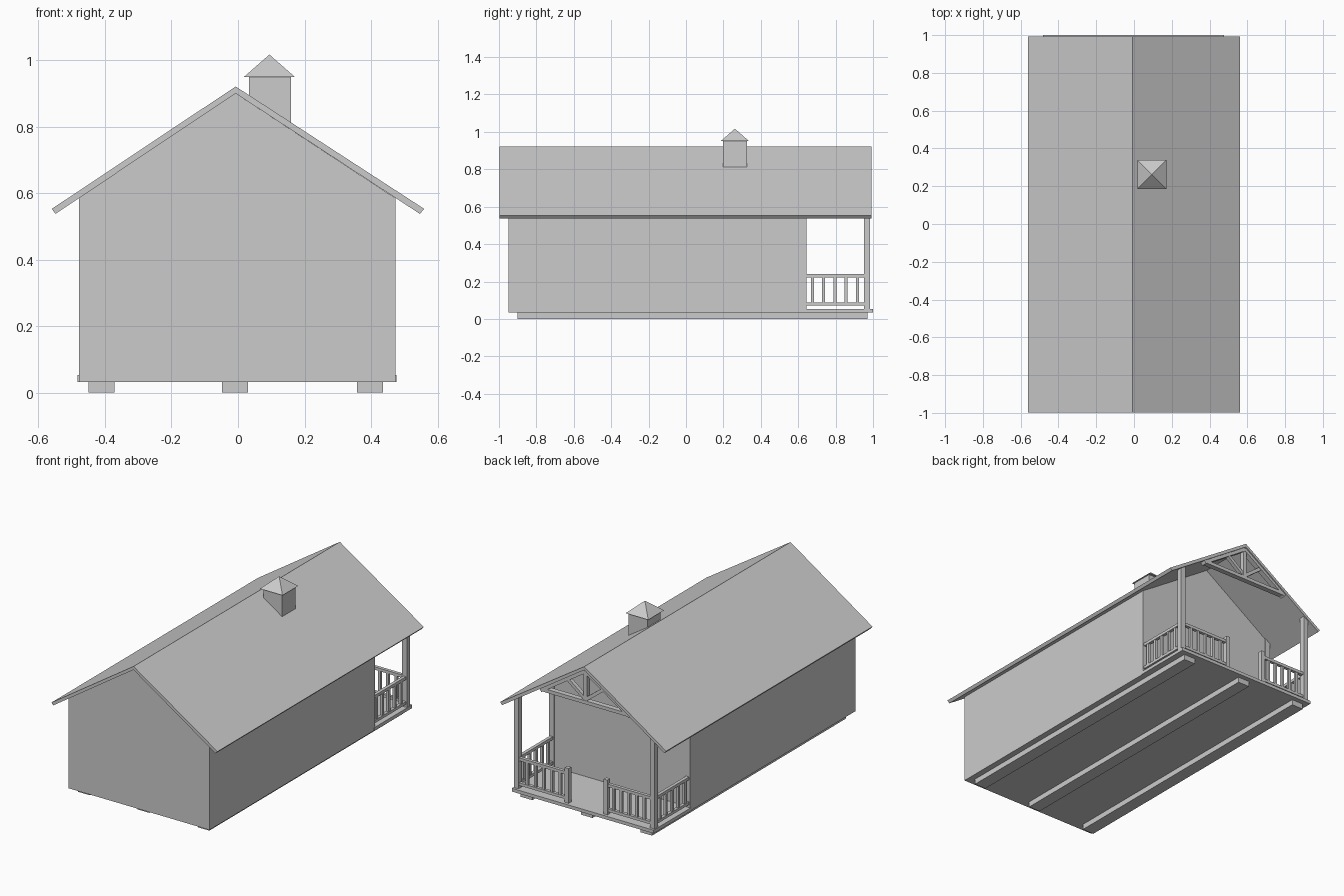
import bpy, bmesh
from mathutils import Vector

if "Cube" in bpy.data.objects:
    bpy.data.objects.remove(bpy.data.objects["Cube"])


def mesh_object(name, verts, faces):
    mesh = bpy.data.meshes.new(name)
    mesh.from_pydata(verts, [], faces)
    bm = bmesh.new()
    bm.from_mesh(mesh)
    bmesh.ops.recalc_face_normals(bm, faces=bm.faces)
    bm.to_mesh(mesh)
    bm.free()
    obj = bpy.data.objects.new(name, mesh)
    bpy.context.collection.objects.link(obj)
    return obj


def prism(name, profile, y0, y1):
    """Extrude an xz profile along y."""
    n = len(profile)
    verts = [(x, y, z) for y in (y0, y1) for x, z in profile]
    faces = [tuple(range(n)), tuple(range(n, 2 * n))]
    faces += [(i, (i + 1) % n, n + (i + 1) % n, n + i) for i in range(n)]
    return mesh_object(name, verts, faces)


def box(name, x0, x1, y0, y1, z0, z1):
    return prism(name, [(x0, z0), (x1, z0), (x1, z1), (x0, z1)], y0, y1)


def beam(name, a, b, width, y0, y1):
    """Straight bar between two xz points."""
    a, b = Vector(a), Vector(b)
    d = (b - a).normalized()
    n = Vector((-d.y, d.x)) * width / 2
    return prism(name, [tuple(p) for p in (a + n, b + n, b - n, a - n)], y0, y1)


RX = -0.007                      # ridge x
SLOPE = 0.655


def under(x):
    """Height of the roof underside at x."""
    return 0.90 - SLOPE * abs(x - RX)


# Cabin body with gable ends
L, R = -0.478, 0.473
prism("cabin_body", [(L, 0.033), (R, 0.033), (R, under(R)), (RX, 0.90), (L, under(L))], -0.95, 0.64)

# Gable roof
prism("roof", [(-0.56, 0.553), (RX, 0.921), (0.56, 0.553), (0.547, 0.538),
               (RX, 0.90), (-0.549, 0.538)], -0.998, 0.992)

# Skids
for i, x in enumerate((-0.411, -0.0085, 0.3975)):
    box(f"skid_{i}", x - 0.039, x + 0.039, -0.90, 0.97, 0, 0.034)

# Porch deck
FLOOR = 0.053
box("porch_deck", -0.482, 0.476, 0.635, 1.0, 0.033, FLOOR)

# Roof vent cupola
box("cupola_base", 0.033, 0.16, 0.197, 0.325, 0.80, 0.95)
mesh_object("cupola_roof",
            [(0.018, 0.185, 0.95), (0.171, 0.185, 0.95), (0.171, 0.338, 0.95),
             (0.018, 0.338, 0.95), (0.0945, 0.2615, 1.017)],
            [(0, 1, 2, 3), (0, 1, 4), (1, 2, 4), (2, 3, 4), (3, 0, 4)])

# Porch posts, wall posts, newels and railings on both sides
Y0, Y1 = 0.953, 0.985
YM = (Y0 + Y1) / 2
for side, outer, newel in (("left", L, -0.145), ("right", R, 0.118)):
    s = 1 if outer > 0 else -1
    inner = outer - s * 0.032
    xm = (outer + inner) / 2
    post = [(outer, FLOOR), (outer, under(outer)), (inner, under(inner)), (inner, FLOOR)]
    prism(f"corner_post_{side}", post, Y0, Y1)
    prism(f"wall_post_{side}", post, 0.62, 0.645)
    box(f"newel_{side}", newel - 0.013, newel + 0.013, YM - 0.013, YM + 0.013, FLOOR, 0.265)
    for z0, z1, part in ((0.222, 0.24, "top"), (0.071, 0.088, "bottom")):
        box(f"side_{part}_rail_{side}", xm - 0.01, xm + 0.01, 0.64, Y0, z0, z1)
        a, b = sorted((inner, newel))
        box(f"back_{part}_rail_{side}", a, b, YM - 0.01, YM + 0.01, z0, z1)
    for i in range(5):
        y = 0.676 + 0.06 * i
        box(f"side_baluster_{side}_{i}", xm - 0.008, xm + 0.008, y - 0.008, y + 0.008, 0.085, 0.225)
        x = inner + (newel - inner) * (i + 0.9) / 5.8
        box(f"back_baluster_{side}_{i}", x - 0.008, x + 0.008, YM - 0.008, YM + 0.008, 0.085, 0.225)
    # Truss rafters and diagonal braces
    end = RX + s * 0.30
    beam(f"truss_rafter_{side}", (RX, 0.889), (end, under(end) - 0.011), 0.02, Y0, Y1)
    tip = RX + s * 0.13
    beam(f"truss_brace_{side}", (RX, 0.715), (tip, under(tip)), 0.02, Y0 + 0.004, Y1 - 0.004)

# Truss tie beam and king post
box("truss_tie_beam", RX - 0.29, RX + 0.29, Y0, Y1, 0.69, 0.711)
box("truss_king_post", RX - 0.012, RX + 0.012, Y0 + 0.002, Y1 - 0.002, 0.70, 0.895)
